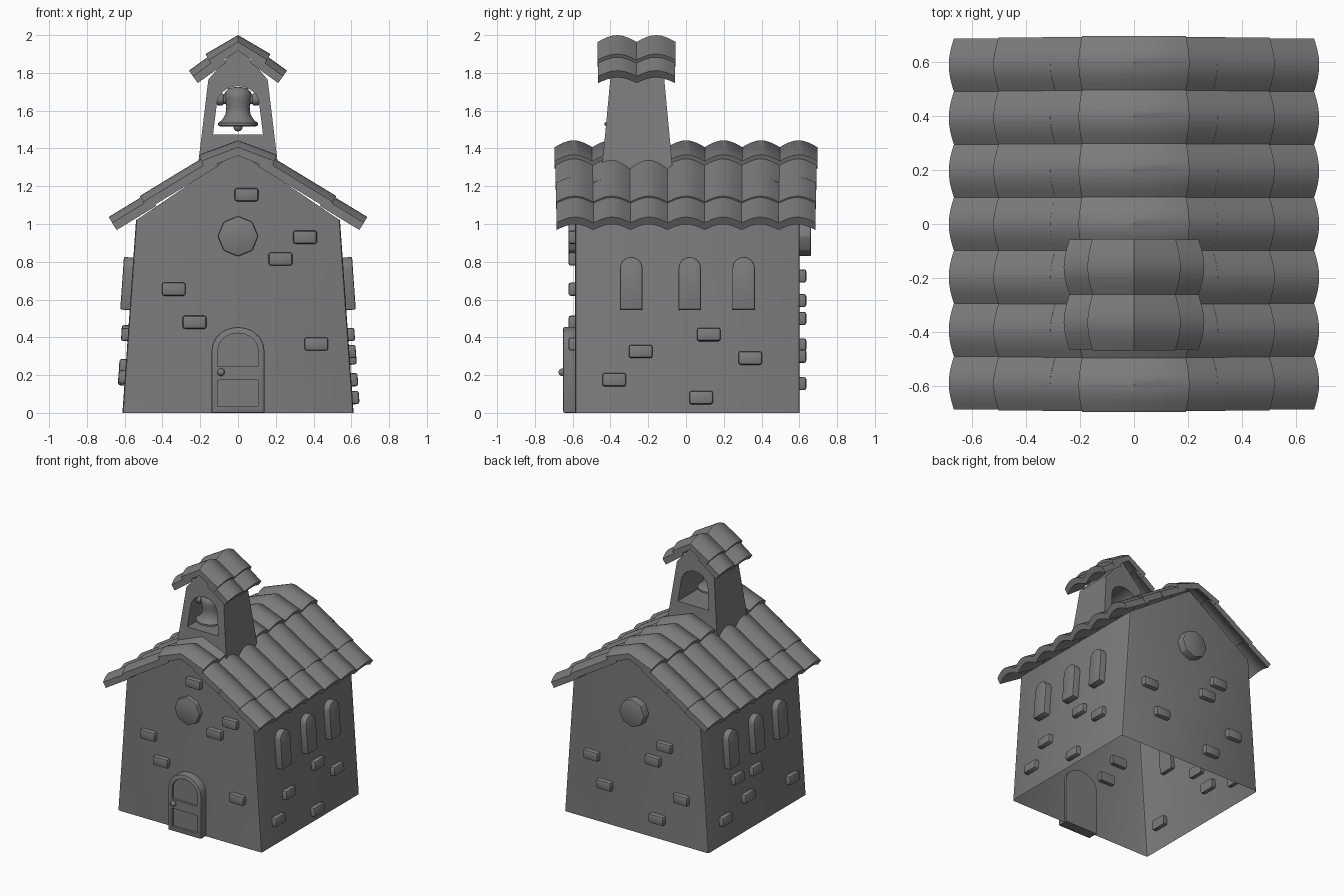
import bpy, bmesh
from math import sin, cos, pi, atan, radians
from mathutils import Matrix, Vector

if "Cube" in bpy.data.objects:
    bpy.data.objects.remove(bpy.data.objects["Cube"])

grey = bpy.data.materials.new("stone_grey")
grey.use_nodes = True
grey.diffuse_color = (0.2, 0.2, 0.2, 1)
grey.node_tree.nodes["Principled BSDF"].inputs["Base Color"].default_value = (0.2, 0.2, 0.2, 1)


def finish(name, bm, angle=30, matrix=None, fix=True):
    """Turn a bmesh into a shaded object."""
    if matrix:
        bm.transform(matrix)
    if fix:
        bmesh.ops.recalc_face_normals(bm, faces=bm.faces)
    mesh = bpy.data.meshes.new(name)
    bm.to_mesh(mesh)
    bm.free()
    mesh.materials.append(grey)
    ob = bpy.data.objects.new(name, mesh)
    bpy.context.collection.objects.link(ob)
    smooth(ob, angle)
    return ob


def smooth(ob, angle):
    bpy.ops.object.select_all(action='DESELECT')
    bpy.context.view_layer.objects.active = ob
    ob.select_set(True)
    bpy.ops.object.shade_smooth_by_angle(angle=radians(angle))


def loft(rings, caps=True):
    """Skin closed rings of points in order."""
    bm = bmesh.new()
    rows = [[bm.verts.new(p) for p in ring] for ring in rings]
    n = len(rows[0])
    for a, b in zip(rows, rows[1:]):
        for i in range(n):
            j = (i + 1) % n
            bm.faces.new((a[i], a[j], b[j], b[i]))
    if caps:
        bm.faces.new(rows[0])
        bm.faces.new(rows[-1])
    return bm


def plate(name, outline, d0, d1, matrix=None, bevel=0.0):
    """Outline (u, up) pushed outwards from depth d0 to d1, outward being -y."""
    bm = loft([[(u, -d, w) for u, w in outline] for d in (d0, d1)])
    if bevel:
        rim = [e for e in bm.edges if any(abs(v.co.y + d1) < 1e-5 for v in e.verts)]
        bmesh.ops.bevel(bm, geom=rim, offset=bevel, segments=2, profile=0.5,
                        affect='EDGES', clamp_overlap=True)
    return finish(name, bm, 35, matrix)


def arch(half, bottom, spring, top, steps=8):
    pts = [(-half, bottom), (half, bottom)]
    return pts + [(half * cos(pi * i / steps), spring + (top - spring) * sin(pi * i / steps))
                  for i in range(steps + 1)]


def rect(u, w, wide, high):
    return [(u - wide / 2, w - high / 2), (u + wide / 2, w - high / 2),
            (u + wide / 2, w + high / 2), (u - wide / 2, w + high / 2)]


def cut(ob, cutter):
    mod = ob.modifiers.new("cut", 'BOOLEAN')
    mod.object = cutter
    mod.solver = 'EXACT'
    bpy.context.view_layer.objects.active = ob
    bpy.ops.object.modifier_apply(modifier=mod.name)
    bpy.data.objects.remove(cutter)


# House walls: gabled shell, open underneath, softened corners
BASE, EAVE, EAVE_Z, PEAK = 0.612, 0.54, 1.02, 1.385
FRONT, BACK = 0.587, 0.602
section = [(-BASE, 0), (-EAVE, EAVE_Z), (0, PEAK), (EAVE, EAVE_Z), (BASE, 0)]
bm = loft([[(x, y, z) for x, z in section] for y in (-FRONT, BACK)])
bmesh.ops.recalc_face_normals(bm, faces=bm.faces)
floor = [f for f in bm.faces if all(v.co.z < 0.01 for v in f.verts)]
bmesh.ops.delete(bm, geom=floor, context='FACES_ONLY')
corners = [e for e in bm.edges if abs(e.verts[0].co.z - e.verts[1].co.z) > 0.9]
bmesh.ops.bevel(bm, geom=corners, offset=0.015, segments=2, profile=0.5, affect='EDGES')
finish("house_walls", bm, fix=False)

# Local frames of the four walls, side walls leaning inwards
lean = Matrix.Rotation(-atan((BASE - EAVE) / EAVE_Z), 4, 'X')


def wall(turn, dist, tilt=Matrix()):
    return Matrix.Rotation(turn * pi / 2, 4, 'Z') @ Matrix.Translation((0, -dist, 0)) @ tilt


walls = {"front": wall(0, FRONT), "left": wall(1, BASE, lean),
         "back": wall(2, BACK), "right": wall(3, BASE, lean)}

# Raised stones
stones = {
    "front": [(0.045, 1.155), (0.355, 0.93), (0.225, 0.815), (-0.34, 0.655),
              (-0.23, 0.48), (0.415, 0.365)],
    "left": [(-0.24, 0.325), (0.12, 0.415), (0.34, 0.29), (-0.38, 0.175), (0.08, 0.08)],
    "back": [(-0.37, 0.5), (0.25, 0.725), (0.15, 0.595), (-0.26, 0.3), (0.39, 0.36), (0.185, 0.155)],
    "right": [(-0.22, 0.43), (0, 0.415), (0.42, 0.19), (-0.11, 0.25), (-0.39, 0.18)],
}
for side, spots in stones.items():
    for u, w in spots:
        plate(side + "_stone", rect(u, w, 0.125, 0.07), -0.03, 0.035, walls[side], 0.012)

# Arched side windows and round gable windows
for side in ("left", "right"):
    for u in (-0.29, 0.02, 0.305):
        outline = [(u + a, b) for a, b in arch(0.06, 0.545, 0.765, 0.825)]
        plate(side + "_window", outline, -0.03, 0.05, walls[side], 0.008)
for side, depth in (("front", 0.035), ("back", 0.06)):
    disc = [(0.107 * cos(i * pi / 4), 0.935 + 0.107 * sin(i * pi / 4)) for i in range(8)]
    plate(side + "_round_window", disc, -0.02, depth, walls[side], 0.008)

# Door with two sunken panels and a knob
door = plate("door", arch(0.14, 0, 0.33, 0.455, 10), -0.02, 0.063, walls["front"], 0.008)
cut(door, plate("cutter", arch(0.107, 0.245, 0.33, 0.422, 10), 0.045, 0.1, walls["front"]))
cut(door, plate("cutter", rect(0, 0.105, 0.214, 0.14), 0.045, 0.1, walls["front"]))
smooth(door, 30)
bm = bmesh.new()
bmesh.ops.create_uvsphere(bm, u_segments=12, v_segments=8, radius=0.02)
finish("door_knob", bm, 60, Matrix.Translation((-0.09, -FRONT - 0.068, 0.215)))

# Wavy roof tiles: a crest line in x and z, thickened, rippling along y
WAVE, THICK, PER_WAVE = 0.036, 0.045, 8


def tiles(name, line, y0, y1, waves, mirror=False):
    pts = [Vector((x, 0, z)) for x, z in line]
    normals = []
    for i in range(len(pts)):
        d = pts[min(i + 1, len(pts) - 1)] - pts[max(i - 1, 0)]
        normals.append(Vector((-d.z, 0, d.x)).normalized())
    rings = []
    count = waves * PER_WAVE
    for k in range(count + 1):
        drop = WAVE * (1 - abs(sin(pi * k / PER_WAVE)))
        shift = Vector((0, y0 + (y1 - y0) * k / count, 0))
        top = [p - n * drop + shift for p, n in zip(pts, normals)]
        low = [p - n * (drop + THICK) + shift for p, n in zip(pts, normals)]
        rings.append(top + low[::-1])
    flip = Matrix.Scale(-1, 4, (1, 0, 0)) if mirror else None
    finish(name, loft(rings), 40, flip)


# Main roof: ridge course and three courses per side
tiles("roof_ridge", [(-0.205, 1.367), (0, 1.443), (0.205, 1.367)], -0.695, 0.695, 7)
for x, z, end in ((0.357, 1.247, 0.692), (0.52, 1.148, 0.689), (0.685, 1.037, 0.686)):
    for mirror in (False, True):
        tiles("roof_course", [(x - 0.21, z + 0.128), (x, z)], -end, end, 7, mirror)

# Bell tower roof
tiles("tower_ridge", [(-0.172, 1.9), (0, 2.0), (0.172, 1.9)], -0.468, -0.055, 2)
for mirror in (False, True):
    tiles("tower_course", [(0.11, 1.92), (0.26, 1.812)], -0.465, -0.058, 2, mirror)

# Bell tower: tapered gabled block with an arched opening
TY = -0.258
foot = [(sx * 0.225, TY + sy * 0.196, 1.2) for sx, sy in ((-1, -1), (1, -1), (1, 1), (-1, 1))]
head = [(sx * 0.157, TY + sy * 0.143, 1.765) for sx, sy in ((-1, -1), (1, -1), (1, 1), (-1, 1))]
bm = loft([foot, head], caps=False)
bm.verts.ensure_lookup_table()
v = list(bm.verts)
f, b = (bm.verts.new((0, TY + s * 0.13, 1.945)) for s in (-1, 1))
for face in ((v[4], v[5], f), (v[6], v[7], b), (v[5], v[6], b, f), (v[7], v[4], f, b), v[:4]):
    bm.faces.new(face)
tower = finish("bell_tower", bm)
opening = arch(0.113, 1.475, 1.63, 1.73, 10)
opening[0], opening[1] = (-0.132, 1.475), (0.132, 1.475)
cut(tower, plate("cutter", opening, 0, 0.6))
smooth(tower, 30)


# Bell, clapper and axle
def lathe(name, profile, matrix):
    rings = [[(r * cos(i * pi / 12), r * sin(i * pi / 12), z) for i in range(24)]
             for r, z in profile]
    finish(name, loft(rings), 50, matrix)


BY = -0.325
lathe("bell", [(0.02, 1.725), (0.05, 1.718), (0.07, 1.695), (0.072, 1.665), (0.062, 1.62),
               (0.066, 1.58), (0.085, 1.55), (0.106, 1.535), (0.106, 1.522), (0.09, 1.515),
               (0.06, 1.56), (0.05, 1.62)], Matrix.Translation((0, BY, 0)))
lathe("bell_axle", [(0.025, -0.15), (0.025, 0.15)],
      Matrix.Translation((0, BY, 1.66)) @ Matrix.Rotation(pi / 2, 4, 'Y'))
for s in (-1, 1):
    lathe("axle_collar", [(0.024, -0.02), (0.032, -0.012), (0.032, 0.012), (0.024, 0.02)],
          Matrix.Translation((s * 0.095, BY, 1.66)) @ Matrix.Rotation(pi / 2, 4, 'Y'))
lathe("clapper_rod", [(0.01, 1.62), (0.01, 1.51)], Matrix.Translation((0, BY, 0)))
bm = bmesh.new()
bmesh.ops.create_uvsphere(bm, u_segments=12, v_segments=8, radius=0.025)
finish("clapper", bm, 60, Matrix.Translation((0, BY, 1.515)))
